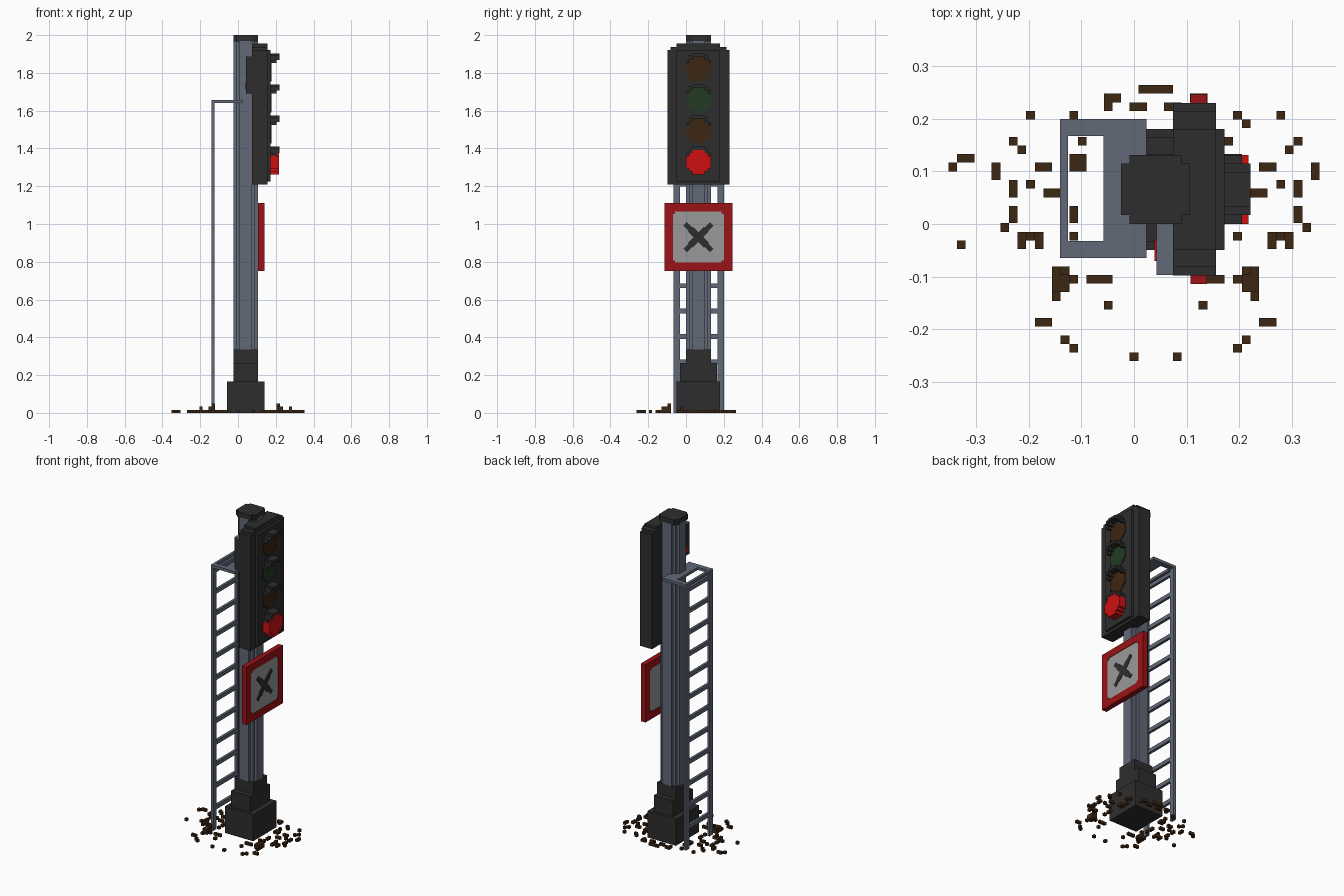
import bpy, bmesh, math
from mathutils import Matrix, Vector

if "Cube" in bpy.data.objects:
    bpy.data.objects.remove(bpy.data.objects["Cube"])

V = 0.0164                 # block unit
CX, CY = 0.041, 0.066      # pole axis


def material(name, r, g, b):
    m = bpy.data.materials.new(name)
    m.use_nodes = True
    m.diffuse_color = (r, g, b, 1)
    m.node_tree.nodes["Principled BSDF"].inputs["Base Color"].default_value = (r, g, b, 1)
    return m


DARK = material("charcoal", 0.027, 0.027, 0.027)
STEEL = material("blue grey steel", 0.120, 0.138, 0.185)
SIGN_RED = material("sign red", 0.330, 0.006, 0.008)
LAMP_RED = material("lit red", 0.620, 0.005, 0.005)
BROWN = material("dark brown", 0.046, 0.019, 0.006)
GREEN = material("dark green", 0.017, 0.041, 0.017)
PANEL = material("light grey", 0.320, 0.320, 0.320)


def finish(name, bm, mat):
    bmesh.ops.recalc_face_normals(bm, faces=bm.faces)
    mesh = bpy.data.meshes.new(name)
    bm.to_mesh(mesh)
    bm.free()
    mesh.materials.append(mat)
    ob = bpy.data.objects.new(name, mesh)
    bpy.context.collection.objects.link(ob)
    return ob


def boxes(name, mat, items):
    """Each item is (x0, x1, y0, y1, z0, z1)."""
    bm = bmesh.new()
    for x0, x1, y0, y1, z0, z1 in items:
        m = Matrix.Translation(((x0 + x1) / 2, (y0 + y1) / 2, (z0 + z1) / 2))
        m = m @ Matrix.Diagonal((x1 - x0, y1 - y0, z1 - z0, 1))
        bmesh.ops.create_cube(bm, size=1, matrix=m)
    return finish(name, bm, mat)


def stepped_outline(quarter):
    """Mirror a quarter outline (in block units) into a closed stepped loop."""
    q = [(a * V, b * V) for a, b in quarter]
    r = q[::-1]
    return (q + [(-a, b) for a, b in r] + [(-a, -b) for a, b in q] + [(a, -b) for a, b in r])


def prism(name, mat, outline, origin, axis, length):
    """Extrude an outline along z, or along x with the outline in y and z."""
    bm = bmesh.new()
    place = (lambda a, b: (a, b, 0)) if axis == "z" else (lambda a, b: (0, a, b))
    verts = [bm.verts.new(Vector(place(a, b)) + Vector(origin)) for a, b in outline]
    face = bm.faces.new(verts)
    ext = bmesh.ops.extrude_face_region(bm, geom=[face])
    step = Vector((0, 0, length)) if axis == "z" else Vector((length, 0, 0))
    bmesh.ops.translate(bm, vec=step,
                        verts=[v for v in ext["geom"] if isinstance(v, bmesh.types.BMVert)])
    return finish(name, bm, mat)


ROUND = stepped_outline([(4, 2), (3, 2), (3, 3), (2, 3), (2, 4)])
NOTCHED = stepped_outline([(4, 3), (3, 3), (3, 4)])

# Foot, pole and cap
boxes("foot", DARK, [(-0.057, 0.139, -0.049, 0.181, 0, 0.165)])
boxes("foot_middle_step", DARK, [(-0.025, 0.107, -0.033, 0.165, 0.165, 0.265)])
boxes("foot_top_step", DARK, [(-0.025, 0.107, 0, 0.132, 0.265, 0.335)])
prism("pole", STEEL, ROUND, (CX, CY, 0.33), "z", 1.64)
prism("pole_cap", DARK, NOTCHED, (CX, CY, 1.967), "z", 0.033)

# Ladder with its top bracket
X0, X1 = -0.141, -0.125
RAILS = [(-0.065, -0.032), (0.167, 0.2)]
boxes("ladder_rails", STEEL, [(X0, X1, a, b, 0, 1.64) for a, b in RAILS])
boxes("ladder_rungs", STEEL, [(X0, X1, -0.032, 0.167, z, z + 0.025)
                              for z in [0.123 + 0.1345 * k for k in range(12)]])
boxes("ladder_bracket", STEEL,
      [(X0, -0.058, a, b, 1.64, 1.657) for a, b in RAILS]
      + [(-0.058, 0.024, -0.065, 0.2, 1.64, 1.657), (X0, X1, -0.032, 0.167, 1.64, 1.657)])

# Signal housing with stepped top and front plate
boxes("signal_housing", DARK, [
    (0.074, 0.156, -0.098, 0.23, 1.21, 1.922),
    (0.074, 0.156, -0.082, 0.214, 1.922, 1.938),
    (0.074, 0.156, -0.049, 0.181, 1.938, 1.955)])
boxes("signal_front_plate", DARK, [(0.156, 0.172, -0.049, 0.181, 1.226, 1.922)])

# Small indicator behind the housing
boxes("rear_indicator", DARK, [(0.043, 0.074, -0.097, 0.0, 1.69, 1.885)])
boxes("rear_indicator_top", STEEL, [(0.043, 0.074, -0.097, 0.0, 1.885, 1.89)])
boxes("rear_indicator_lamp", LAMP_RED, [(0.039, 0.043, -0.07, -0.03, 1.715, 1.75)])

# Lamps and their visors
for label, z, mat, depth in [("upper_amber", 1.82, BROWN, 0.005), ("green", 1.657, GREEN, 0.005),
                             ("lower_amber", 1.492, BROWN, 0.005), ("red", 1.327, LAMP_RED, 0.046)]:
    prism(label + "_lamp", mat, ROUND, (0.172, CY, z), "x", depth)
    parts = [(0.172, 0.221, CY - 2 * V, CY + 2 * V, z + 4 * V, z + 5 * V)]
    for s in (-1, 1):
        for n, x in ((2, 0.221), (3, 0.205)):
            ya, yb = sorted((CY + s * n * V, CY + s * (n + 1) * V))
            parts.append((0.172, x, ya, yb, z + (5 - n) * V, z + (6 - n) * V + V * (n == 2) * 0.5))
    boxes(label + "_visor", DARK, parts)

# Warning sign: frame, panel and crossed mark
SY0, SY1, SZ0, SZ1, W = -0.114, 0.246, 0.75, 1.11, 0.045
frame = [(0.107, 0.139, SY0, SY1, SZ0, SZ0 + W), (0.107, 0.139, SY0, SY1, SZ1 - W, SZ1),
         (0.107, 0.139, SY0, SY0 + W, SZ0 + W, SZ1 - W), (0.107, 0.139, SY1 - W, SY1, SZ0 + W, SZ1 - W)]
for y in (SY0 + W, SY1 - W - 0.012):
    for z in (SZ0 + W, SZ1 - W - 0.012):
        frame.append((0.107, 0.139, y, y + 0.012, z, z + 0.012))
boxes("sign_frame", SIGN_RED, frame)
boxes("sign_panel", PANEL, [(0.109, 0.136, SY0 + W, SY1 - W, SZ0 + W, SZ1 - W)])
for label, angle in (("rising", 45), ("falling", -45)):
    bar = boxes("sign_cross_" + label, DARK, [(0, 0.004, -0.1, 0.1, -0.013, 0.013),
                                              (0, 0.004, -0.06, 0.06, -0.018, 0.018)])
    bar.location = (0.135, CY, 0.93)
    bar.rotation_euler = (math.radians(angle), 0, 0)

# Ballast stones: (x, y, width, depth) in blocks, mirrored across the pole axis
STONES = [(-5, 14.6, 2, 1), (-5.5, 13.6, 1, 1), (-2, 13.6, 2, 1), (-14.5, 12.6, 1, 1),
          (-9.5, 12.6, 1, 1), (-10.5, 11.6, 1, 1), (-16.5, 9.6, 1, 1), (-15.5, 8.6, 1, 1),
          (-8.5, 9.6, 1, 1), (-18.5, 6.1, 1, 2), (-9, 7.1, 2, 2), (-13, 6.6, 2, 1),
          (-16.5, 4.1, 1, 2), (-14.5, 4.6, 1, 1), (-12, 3.6, 2, 1), (-16.5, 1.1, 1, 2),
          (-17.5, -0.4, 1, 1), (-14.5, -1.4, 3, 1), (-15.5, -2.4, 1, 1), (-13.5, -2.4, 1, 1),
          (-9.5, 1.1, 1, 2), (-9.5, -1.4, 1, 1), (-9.5, -6.4, 1, 1), (-6.5, -6.4, 3, 1),
          (-5.5, -9.4, 1, 1), (-13, -11.4, 2, 1), (-10.5, -13.4, 1, 1), (-9.5, -14.4, 1, 1),
          (-2.5, -15.4, 1, 1)]


def stone(x, y, w, d, h=1, z=0):
    return (CX + (x - w / 2) * V, CX + (x + w / 2) * V,
            (y - d / 2) * V, (y + d / 2) * V, z * V, (z + h) * V)


ballast = [stone(0, 15.6, 4, 1), stone(-22, 7.6, 2, 1), stone(-23.5, 6.6, 1, 1),
           stone(-22.5, -2.4, 1, 1)]
for s in (-1, 1):
    ballast += [stone(-s * x, y, w, d) for x, y, w, d in STONES]
    # Small heaps
    ballast += [stone(s * 11, -6.4, 2, 3, 2), stone(s * 11.5, -8.4, 1, 1),
                stone(s * 10.5, -5.4, 1, 1, 1, 2), stone(s * 14.5, -1.4, 1, 1, 1, 1)]
boxes("ballast", BROWN, ballast)
